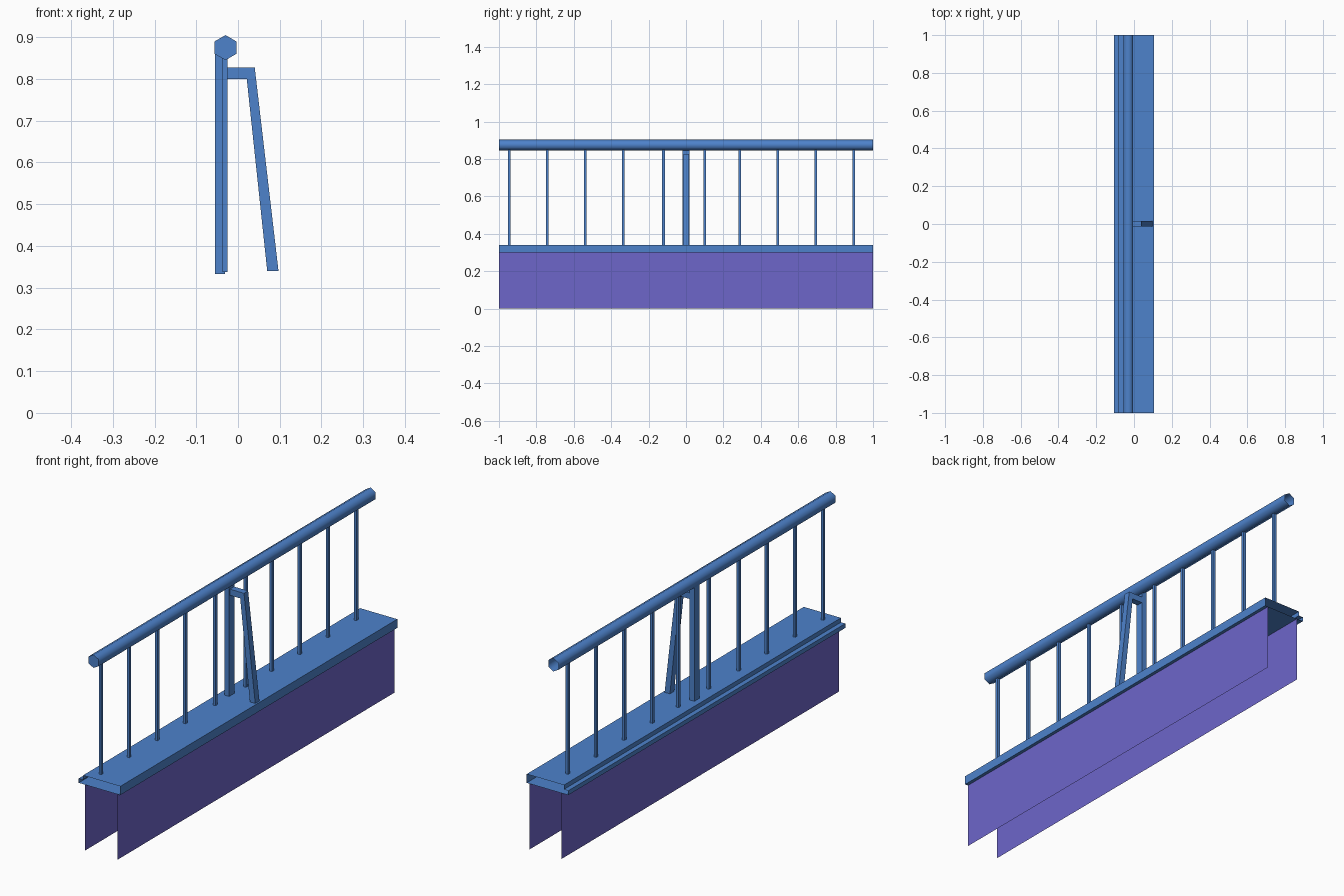
import bpy, bmesh, math

if "Cube" in bpy.data.objects:
    bpy.data.objects.remove(bpy.data.objects["Cube"], do_unlink=True)


def make_material(name, color):
    mat = bpy.data.materials.new(name)
    mat.use_nodes = True
    mat.diffuse_color = color
    mat.node_tree.nodes["Principled BSDF"].inputs["Base Color"].default_value = color
    return mat


blue = make_material("railing blue", (0.075, 0.225, 0.60, 1))
purple = make_material("wall purple", (0.155, 0.132, 0.59, 1))


def extrude(name, profile, y0, y1, mat, closed=True, front=True, back=True):
    """Sweep an x-z profile (counter-clockwise from the front) along y."""
    bm = bmesh.new()
    a = [bm.verts.new((x, y0, z)) for x, z in profile]
    b = [bm.verts.new((x, y1, z)) for x, z in profile]
    n = len(profile)
    for i in range(n if closed else n - 1):
        j = (i + 1) % n
        bm.faces.new((a[i], b[i], b[j], a[j]))
    if closed and front:
        bm.faces.new(a)
    if closed and back:
        bm.faces.new(b[::-1])
    mesh = bpy.data.meshes.new(name)
    bm.to_mesh(mesh)
    bm.free()
    mesh.materials.append(mat)
    obj = bpy.data.objects.new(name, mesh)
    bpy.context.collection.objects.link(obj)
    return obj


def rect(x0, x1, z0, z1):
    return [(x0, z0), (x1, z0), (x1, z1), (x0, z1)]


# Thin side walls
extrude("wall_left", [(0.09, 0), (0.09, 0.30)], -1, 1, purple, closed=False)
extrude("wall_right", [(-0.072, 0.30), (-0.072, 0)], -1, 1, purple, closed=False)

# Hollow deck with a stepped ledge, open at both ends
deck = [(-0.105, 0.30), (0.105, 0.30), (0.105, 0.34),
        (-0.083, 0.34), (-0.083, 0.32), (-0.105, 0.32)]
extrude("deck", deck, -1, 1, blue, front=False, back=False)

# Six-sided handrail, capped at the front only
hexagon = [(-0.03 + 0.03 * math.cos(math.radians(30 + 60 * i)),
            0.875 + 0.03 * math.sin(math.radians(30 + 60 * i))) for i in range(6)]
rail = extrude("handrail", hexagon, -1, 1, blue, back=False)
bpy.context.view_layer.objects.active = rail
rail.select_set(True)
bpy.ops.object.shade_smooth_by_angle(angle=math.radians(65))
rail.select_set(False)

# Balusters: two evenly spaced groups of five
for group, start in enumerate((-0.945, 0.085)):
    for i in range(5):
        y = start + 0.203 * i
        if group == 0 and i == 4:
            y = -0.12
        if group == 1 and i == 0:
            y = 0.10
        extrude(f"baluster_{group * 5 + i + 1}", rect(-0.037, -0.025, 0.338, 0.855),
                y - 0.007, y + 0.007, blue)

# Central post and bent brace
extrude("center_post", rect(-0.055, -0.031, 0.333, 0.86), -0.02, 0.018, blue)
brace = [(-0.033, 0.80), (0.021, 0.80), (0.07, 0.34),
         (0.097, 0.34), (0.04, 0.828), (-0.033, 0.828)]
extrude("brace", brace, -0.014, 0.016, blue)
